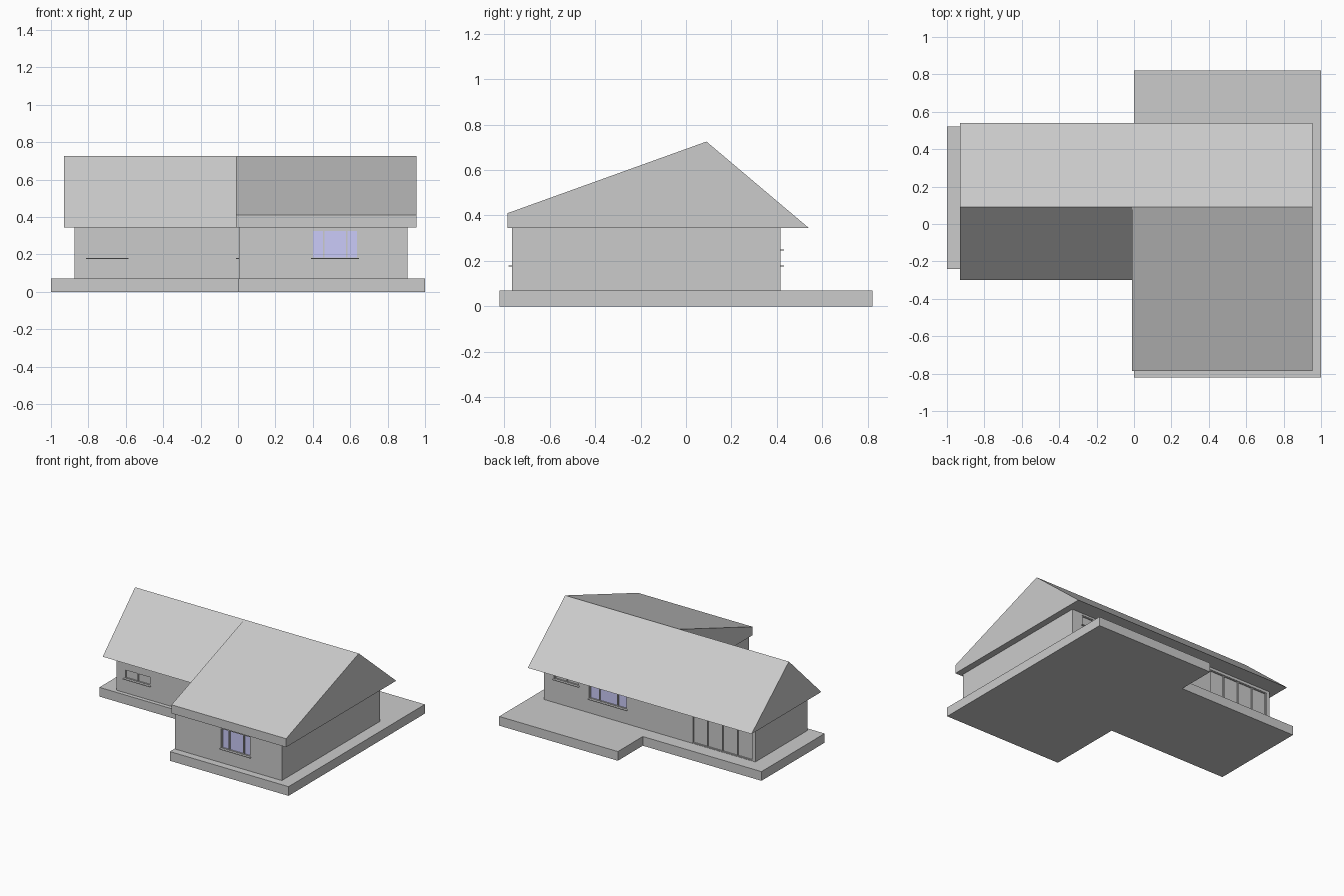
import bpy, bmesh, math
from mathutils import Matrix, Vector

if "Cube" in bpy.data.objects:
    bpy.data.objects.remove(bpy.data.objects["Cube"])

glass_mat = bpy.data.materials.new("blue_glass")
glass_mat.diffuse_color = (0.6, 0.6, 0.95, 1)
glass_mat.use_nodes = True
glass_mat.node_tree.nodes["Principled BSDF"].inputs["Base Color"].default_value = glass_mat.diffuse_color


def add_object(name, bm, mat=None):
    bmesh.ops.recalc_face_normals(bm, faces=bm.faces)
    me = bpy.data.meshes.new(name)
    bm.to_mesh(me)
    bm.free()
    ob = bpy.data.objects.new(name, me)
    bpy.context.collection.objects.link(ob)
    if mat:
        me.materials.append(mat)
    return ob


def prism(name, points, direction):
    """Closed solid from an outline of 3D points pushed along a direction."""
    bm = bmesh.new()
    face = bm.faces.new([bm.verts.new(p) for p in points])
    out = bmesh.ops.extrude_face_region(bm, geom=[face], use_keep_orig=True)
    moved = [v for v in out["geom"] if isinstance(v, bmesh.types.BMVert)]
    bmesh.ops.translate(bm, verts=moved, vec=Vector(direction))
    return add_object(name, bm)


def boxes(name, spans, matrix, mat=None):
    """One object made from boxes given as (x0, x1, y0, y1, z0, z1)."""
    bm = bmesh.new()
    for x0, x1, y0, y1, z0, z1 in spans:
        m = Matrix.Translation(((x0 + x1) / 2, (y0 + y1) / 2, (z0 + z1) / 2)) \
            @ Matrix.Diagonal((x1 - x0, y1 - y0, z1 - z0, 1))
        bmesh.ops.create_cube(bm, size=1, matrix=matrix @ m)
    return add_object(name, bm, mat)


# foundation slab with rear terrace
slab = [(-1, -.24), (0, -.24), (0, -.82), (1, -.82),
        (1, .82), (0, .82), (0, .52), (-1, .52)]
prism("foundation_slab", [(x, y, 0) for x, y in slab], (0, 0, .07))

# L-shaped house walls
plan = [(-.875, -.21), (.005, -.21), (.005, -.765),
        (.905, -.765), (.905, .415), (-.875, .415)]
walls = prism("house_walls", [(x, y, .07) for x, y in plan], (0, 0, .275))

# two gabled roofs sharing a ridge
prism("right_roof", [(-.01, y, z) for y, z in
      [(-.785, .345), (-.785, .41), (.09, .725), (.54, .345)]], (.965, 0, 0))
prism("left_roof", [(-.93, y, z) for y, z in
      [(-.30, .345), (.09, .725), (.54, .345)]], (.92, 0, 0))


def opening(name, origin, turn, width, z0, z1, dividers, mat=None, sill=True):
    """Recess, panes, frame and sill; local x runs along the wall, -y is outward."""
    m = Matrix.Translation((origin[0], origin[1], 0)) @ Matrix.Rotation(turn, 4, 'Z')
    h, bar, depth = width / 2, .008, .02
    cutter = boxes(name + "_cutter", [(-h, h, -.03, depth, z0, z1)], m)
    cutter.hide_render = True
    cutter.hide_viewport = True
    cutter.display_type = 'WIRE'
    mod = walls.modifiers.new(name, 'BOOLEAN')
    mod.operation, mod.object, mod.solver = 'DIFFERENCE', cutter, 'EXACT'
    # panes between the frame bars
    posts = [-h + bar / 2] + [-h + width * d for d in dividers] + [h - bar / 2]
    panes = [(a + bar / 2, b - bar / 2, depth - .008, depth + .005, z0 + bar / 2, z1 - bar / 2)
             for a, b in zip(posts, posts[1:])]
    boxes(name + "_panes", panes, m, mat)
    # frame bars
    bars = [(p - bar / 2, p + bar / 2, .004, depth + .005, z0, z1) for p in posts]
    bars += [(-h, h, .004, depth + .005, z, z + bar / 2) for z in (z0, z1 - bar / 2)]
    boxes(name + "_frame", bars, m)
    if sill:
        boxes(name + "_sill", [(-h - .004, h + .004, -.015, depth, z0 - .005, z0)], m)


# windows and the glazed rear door
opening("front_window", (.518, -.765), 0, .25, .18, .33, [.26, .75], glass_mat)
opening("small_front_window", (-.70, -.21), 0, .22, .18, .245, [.5])
opening("side_window", (.005, -.415), -math.pi / 2, .205, .18, .33, [.5], glass_mat)
opening("back_window", (.365, .415), math.pi, .32, .18, .33, [.26, .74], glass_mat)
opening("small_back_window", (.715, .415), math.pi, .21, .25, .33, [.5])
opening("terrace_door", (-.595, .415), math.pi, .51, .072, .325, [.25, .5, .75], sill=False)
